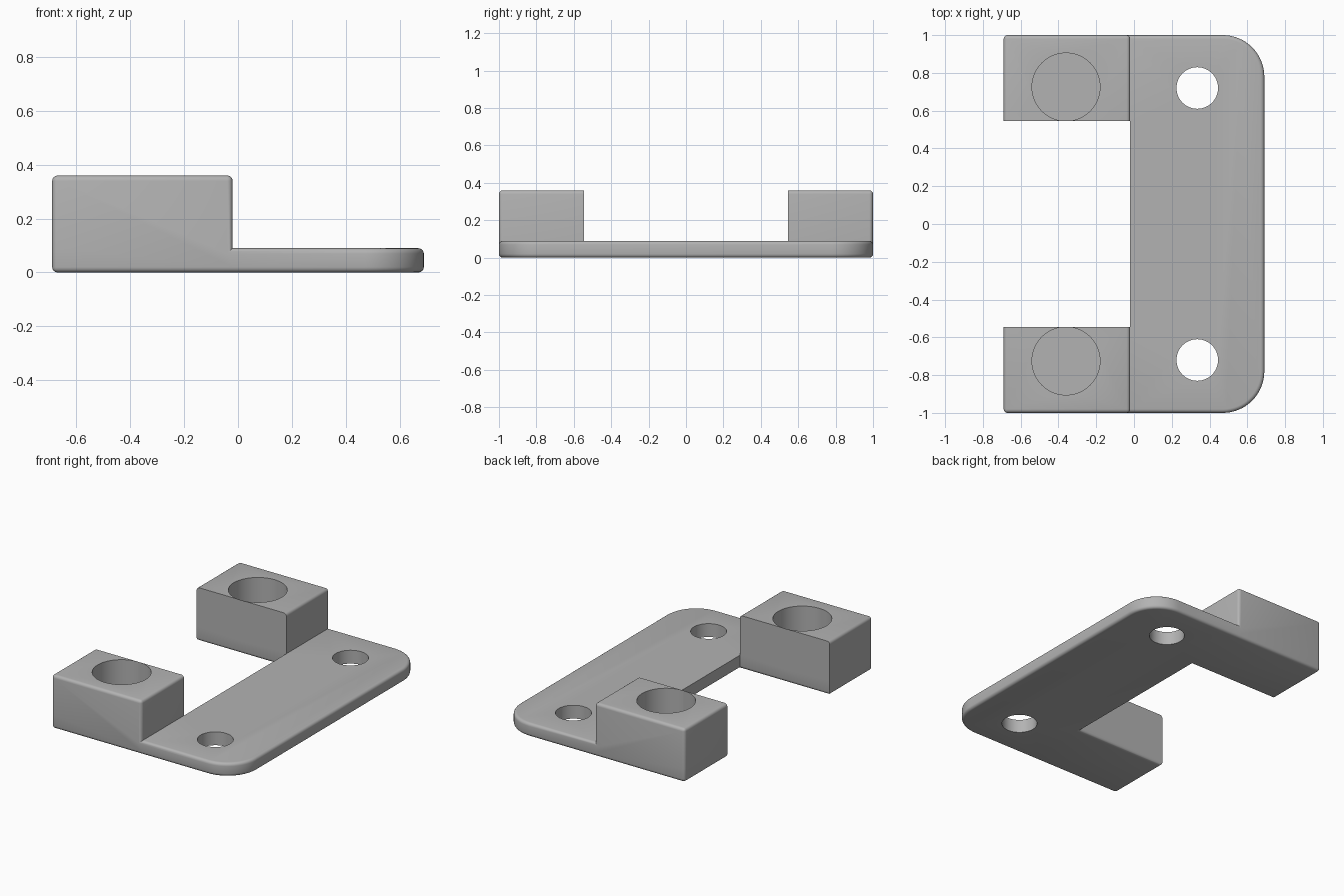
import bpy, bmesh, math
from mathutils import Vector

if "Cube" in bpy.data.objects:
    bpy.data.objects.remove(bpy.data.objects["Cube"], do_unlink=True)

X0, XM, X1 = -0.69, -0.02, 0.69      # leg tips, step, far edge
Y_IN, Y_OUT = 0.545, 1.0
PLATE_Z, BLOCK_Z = 0.09, 0.36
CORNER, FILLET = 0.22, 0.02

grey = bpy.data.materials.new("light grey")
grey.diffuse_color = (0.45, 0.45, 0.45, 1)
grey.use_nodes = True
grey.node_tree.nodes["Principled BSDF"].inputs["Base Color"].default_value = grey.diffuse_color


def near(a, b):
    return abs(a - b) < 1e-4


# Outline of the C-shaped base, one half mirrored onto the other
half = [(XM, Y_IN), (X0, Y_IN), (X0, Y_OUT), (XM, Y_OUT)]
for i in range(17):
    a = math.pi / 2 * (1 - i / 16)
    half.append((X1 - CORNER + CORNER * math.cos(a), Y_OUT - CORNER + CORNER * math.sin(a)))
outline = half + [(x, -y) for x, y in reversed(half)]

bm = bmesh.new()
base = bm.faces.new([bm.verts.new((x, y, 0)) for x, y in outline])
base.normal_update()
if base.normal.z > 0:
    base.normal_flip()
top = bmesh.ops.extrude_face_region(bm, geom=[base], use_keep_orig=True)
bmesh.ops.translate(bm, vec=(0, 0, PLATE_Z), verts=[g for g in top["geom"] if isinstance(g, bmesh.types.BMVert)])
bmesh.ops.recalc_face_normals(bm, faces=bm.faces)

# Split the top at the step and raise the two leg blocks
bm.faces.ensure_lookup_table()
cap = max(bm.faces, key=lambda f: f.calc_center_median().z)
for s in (1, -1):
    ends = [v for v in cap.verts if near(v.co.x, XM) and v.co.y * s > 0]
    bmesh.utils.face_split(cap, *ends)
    cap = max((f for f in bm.faces if f.normal.z > 0.9), key=lambda f: len(f.verts))
bm.normal_update()
legs = [f for f in bm.faces if f.normal.z > 0.9 and f.calc_center_median().x < -0.2]
for leg in legs:
    up = bmesh.ops.extrude_discrete_faces(bm, faces=[leg])["faces"][0]
    rim = list(up.verts)
    floor = [Vector((v.co.x, v.co.y, PLATE_Z)) for v in rim]
    lower = [bm.verts.new(c) for c in floor]
    for v in rim:
        v.co.z = BLOCK_Z
    for i in range(4):
        j = (i + 1) % 4
        bm.faces.new((lower[i], lower[j], rim[j], rim[i]))
bmesh.ops.remove_doubles(bm, verts=bm.verts, dist=1e-4)
bmesh.ops.recalc_face_normals(bm, faces=bm.faces)

# Merge the coplanar walls of base and block
flat = [e for e in bm.edges if len(e.link_faces) == 2 and e.calc_face_angle() < 0.01]
bmesh.ops.dissolve_edges(bm, edges=flat, use_verts=False)


# Outer edges are rounded, inner upper edges stay crisp
def rounded(e):
    if len(e.link_faces) != 2 or e.calc_face_angle_signed() < 0.8:
        return False
    a, b = (v.co for v in e.verts)
    if near(a.z, 0) and near(b.z, 0):
        return True
    inner_y = near(abs(a.y), Y_IN) and near(abs(b.y), Y_IN)
    inner_x = near(a.x, XM) and near(b.x, XM) and near(a.z, PLATE_Z) and near(b.z, PLATE_Z)
    return not (inner_y or inner_x)


bmesh.ops.bevel(bm, geom=[e for e in bm.edges if rounded(e)], offset=FILLET,
                offset_type="OFFSET", segments=4, profile=0.5, affect="EDGES", clamp_overlap=True)
bmesh.ops.recalc_face_normals(bm, faces=bm.faces)

mesh = bpy.data.meshes.new("bracket")
bm.to_mesh(mesh)
bm.free()
mesh.materials.append(grey)
bracket = bpy.data.objects.new("bracket", mesh)
bpy.context.collection.objects.link(bracket)


# Screw holes go through, block sockets are blind
def drill(name, x, y, radius, z0, z1):
    bpy.ops.mesh.primitive_cylinder_add(vertices=64, radius=radius, depth=z1 - z0,
                                        location=(x, y, (z0 + z1) / 2))
    cutter = bpy.context.object
    cutter.name = name
    cutter.data.materials.append(grey)
    cut = bracket.modifiers.new(name, "BOOLEAN")
    cut.operation, cut.solver, cut.object = "DIFFERENCE", "EXACT", cutter
    bpy.context.view_layer.objects.active = bracket
    bpy.ops.object.modifier_apply(modifier=name)
    bpy.data.objects.remove(cutter, do_unlink=True)


for s in (1, -1):
    drill("screw_hole", 0.335, 0.72 * s, 0.11, -0.1, 0.2)
    drill("socket", -0.36, 0.725 * s, 0.18, 0.08, 0.5)

bpy.ops.object.select_all(action="DESELECT")
bracket.select_set(True)
bpy.context.view_layer.objects.active = bracket
bpy.ops.object.shade_smooth_by_angle(angle=math.radians(35))
